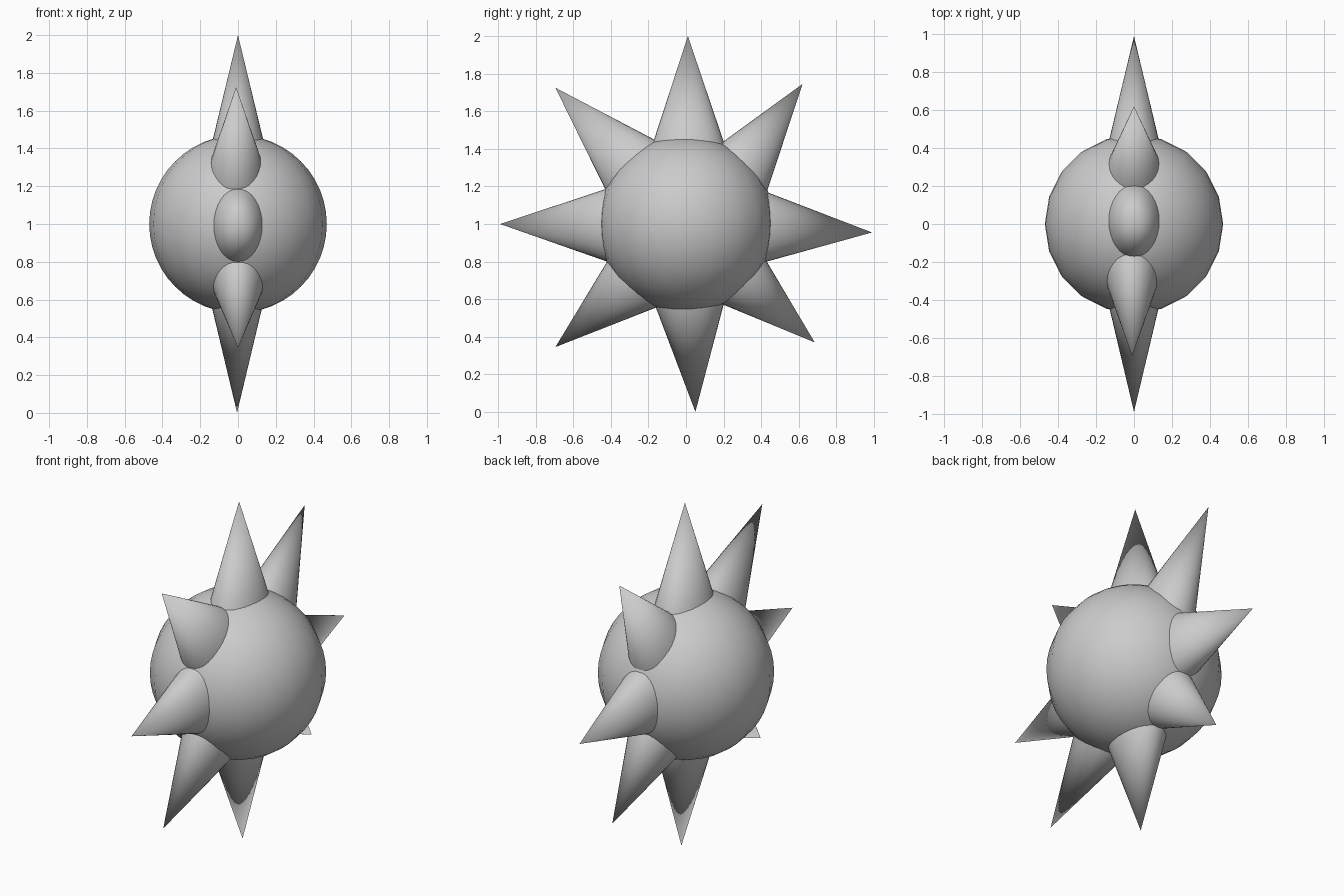
import bpy
import bmesh
import math
from mathutils import Vector

if "Cube" in bpy.data.objects:
    bpy.data.objects.remove(bpy.data.objects["Cube"], do_unlink=True)

# Single grey material
grey = bpy.data.materials.new("plain_grey")
grey.use_nodes = True
colour = (0.6, 0.6, 0.6, 1)
grey.diffuse_color = colour
grey.node_tree.nodes["Principled BSDF"].inputs["Base Color"].default_value = colour


def finish(obj):
    obj.data.materials.append(grey)
    bpy.ops.object.select_all(action="DESELECT")
    obj.select_set(True)
    bpy.context.view_layer.objects.active = obj
    bpy.ops.object.shade_smooth_by_angle(angle=math.radians(40))


def spike(name, tip, side_a, side_b, x=0.0, half_width=0.134, segments=32):
    """Oval cone through two side points in the YZ plane, run on into the ball."""
    tip, a, b = (Vector((x, *p)) for p in (tip, side_a, side_b))
    stretch = 1.1
    centre = tip + ((a + b) / 2 - tip) * stretch
    across = (a - b) / 2 * stretch
    out = Vector((half_width * stretch, 0, 0))
    bm = bmesh.new()
    point = bm.verts.new(tip)
    ring = []
    for i in range(segments):
        t = math.tau * i / segments
        ring.append(bm.verts.new(centre + across * math.cos(t) + out * math.sin(t)))
    for i in range(segments):
        bm.faces.new((point, ring[i], ring[(i + 1) % segments]))
    bm.faces.new(ring)
    bmesh.ops.recalc_face_normals(bm, faces=bm.faces)
    mesh = bpy.data.meshes.new(name)
    bm.to_mesh(mesh)
    bm.free()
    obj = bpy.data.objects.new(name, mesh)
    bpy.context.collection.objects.link(obj)
    finish(obj)


# Round body
bpy.ops.mesh.primitive_uv_sphere_add(segments=20, ring_count=24, radius=0.47,
                                     location=(0, 0, 1))
body = bpy.context.object
body.name = "ball"
finish(body)

# Points where neighbouring spikes meet, clockwise from the top front (y, z)
valleys = [(-0.17, 1.45), (0.20, 1.44), (0.43, 1.17), (0.43, 0.80),
           (0.20, 0.57), (-0.16, 0.555), (-0.42, 0.80), (-0.43, 1.185)]

# Ring of eight spikes: name, tip (y, z), sideways offset
spikes = [("top_spike", (0.01, 2.0), 0),
          ("upper_back_spike", (0.62, 1.745), 0),
          ("back_spike", (0.99, 0.955), 0),
          ("lower_back_spike", (0.685, 0.37), 0),
          ("bottom_spike", (0.05, 0.0), -0.005),
          ("lower_front_spike", (-0.695, 0.345), 0),
          ("front_spike", (-0.99, 1.0), 0),
          ("upper_front_spike", (-0.695, 1.725), -0.01)]
for i, (name, tip, x) in enumerate(spikes):
    spike(name, tip, valleys[i], valleys[(i + 1) % len(valleys)], x)
